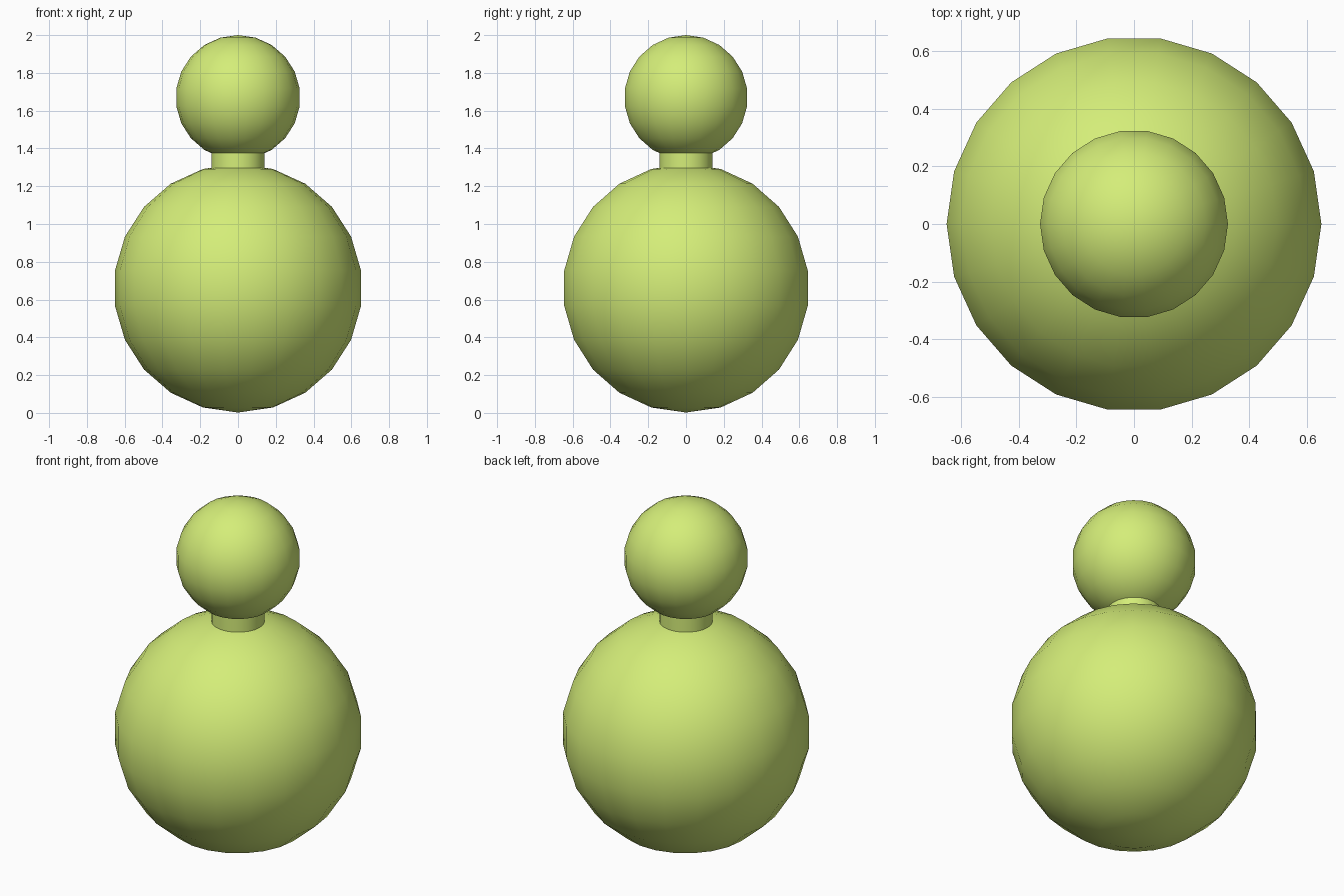
import bpy, bmesh
from math import sin, cos, pi

if "Cube" in bpy.data.objects:
    bpy.data.objects.remove(bpy.data.objects["Cube"])

SIDES, RINGS = 22, 11

mat = bpy.data.materials.new("lime")
mat.diffuse_color = (0.66, 0.85, 0.19, 1)
mat.use_nodes = True
mat.node_tree.nodes["Principled BSDF"].inputs["Base Color"].default_value = mat.diffuse_color


def lathe(name, profile):
    """Turn (radius, z) points around z, with a vertex on the x axis."""
    bm = bmesh.new()
    rows = []
    for r, z in profile:
        n = SIDES if r > 1e-5 else 1
        rows.append([bm.verts.new((r * cos(2 * pi * k / SIDES),
                                   r * sin(2 * pi * k / SIDES), z)) for k in range(n)])
    for a, b in zip(rows, rows[1:]):
        for k in range(SIDES):
            j = (k + 1) % SIDES
            quad = [a[k % len(a)], a[j % len(a)], b[j % len(b)], b[k % len(b)]]
            bm.faces.new(list(dict.fromkeys(quad)))
    bmesh.ops.recalc_face_normals(bm, faces=bm.faces)
    me = bpy.data.meshes.new(name)
    bm.to_mesh(me)
    bm.free()
    me.materials.append(mat)
    ob = bpy.data.objects.new(name, me)
    bpy.context.collection.objects.link(ob)
    bpy.ops.object.select_all(action='DESELECT')
    ob.select_set(True)
    bpy.context.view_layer.objects.active = ob
    bpy.ops.object.shade_smooth_by_angle(angle=pi / 6)
    return ob


def ball(name, radius, z):
    lathe(name, [(radius * sin(pi * i / RINGS), z - radius * cos(pi * i / RINGS))
                 for i in range(RINGS + 1)])


# Large lower ball
ball("body", 0.658, 0.66)
# Short connecting cylinder, ends buried in both balls
lathe("neck", [(0, 1.25), (0.141, 1.25), (0.141, 1.42), (0, 1.42)])
# Small upper ball
ball("head", 0.33, 1.67)
